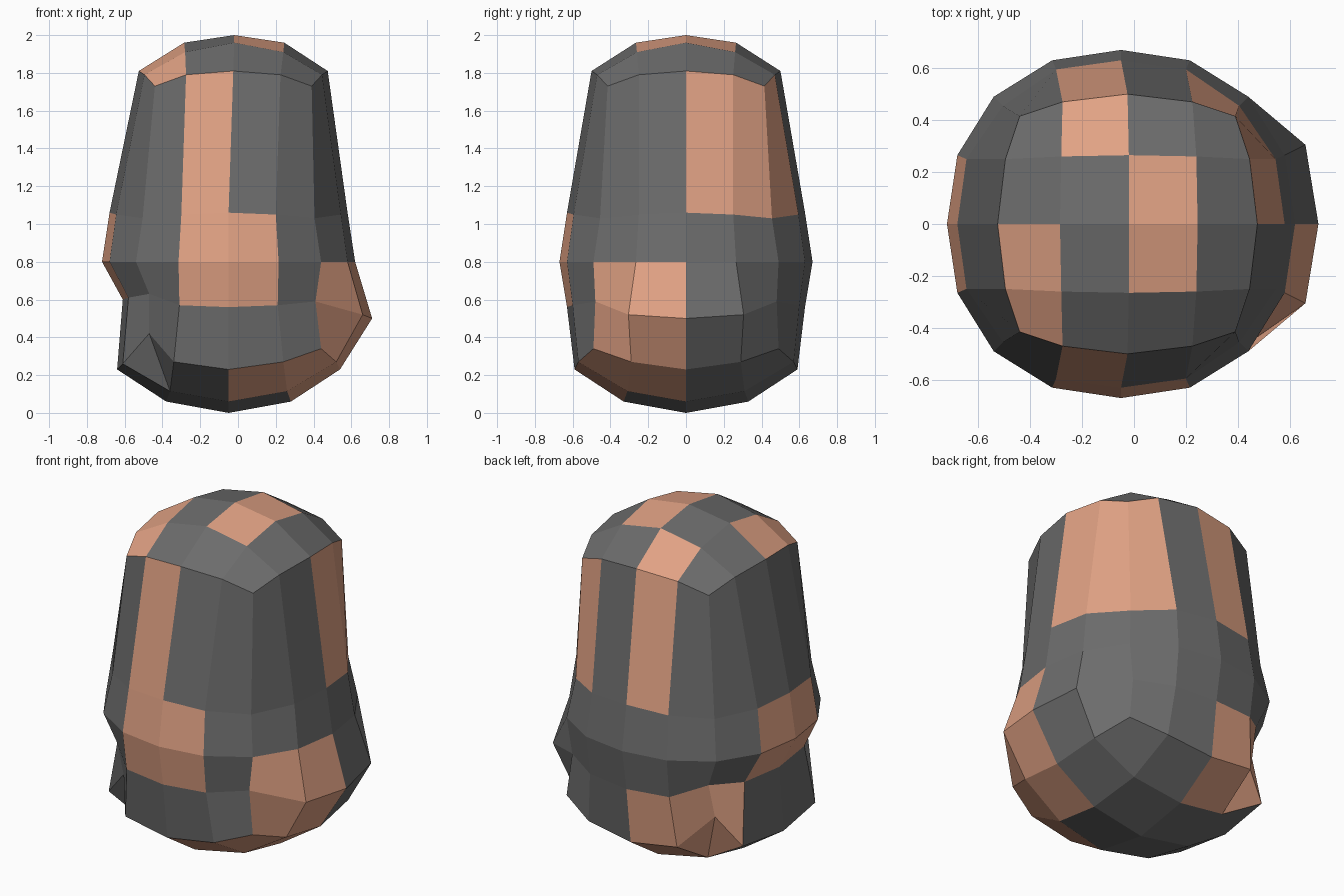
import bpy, bmesh

if "Cube" in bpy.data.objects:
    bpy.data.objects.remove(bpy.data.objects["Cube"])

# Ring profile: centre x, middle reach, (quarter offset, quarter reach), corner, heights (middle, quarter, corner)
LEVELS = [
    (-0.05, 0.59, (0.29, 0.57), 0.49, (0.23, 0.27, 0.34)),
    (-0.05, 0.63, (0.26, 0.60), 0.47, (0.56, 0.57, 0.59)),
    (-0.05, 0.67, (0.265, 0.63), 0.49, (0.80, 0.80, 0.80)),
    (-0.05, 0.63, (0.25, 0.595), 0.455, (1.06, 1.05, 1.03)),
    (-0.025, 0.50, (0.25, 0.47), 0.415, (1.81, 1.79, 1.73)),
]
# Coloured panels: front, right, back, left, four columns each, lowest row first
SIDE_PANELS = [
    ".... XX.. ..XX X...",
    ".XX. XX.. .... .XX.",
    ".XX. .... .... .XX.",
    ".X.. ..XX X.X. ....",
]
# Cap panels, front row first, x left to right
TOP_PANELS = ["X...", "X.X.", "..X.", ".X.."]
BOTTOM_PANELS = ["..XX", "...X", "....", "XX.."]


def material(name, rgb):
    m = bpy.data.materials.new(name)
    m.diffuse_color = (*rgb, 1.0)
    m.use_nodes = True
    m.node_tree.nodes["Principled BSDF"].inputs["Base Color"].default_value = m.diffuse_color
    return m


def make_ring(bm, cx, mid, quarter, corner, heights):
    """Sixteen points, counter-clockwise from the front left corner."""
    qa, qo = quarter
    zm, zq, zc = heights
    ring = []
    for side in range(4):
        for a, o, z in ((-corner, corner, zc), (-qa, qo, zq), (0, mid, zm), (qa, qo, zq)):
            x, y = a, -o
            for _ in range(side):
                x, y = -y, x
            ring.append(bm.verts.new((cx + x, y, z)))
    return ring


def make_cap(bm, ring, cx, reach, corner, heights, panels):
    """4 x 4 domed grid closing a ring."""
    zc, zm, zd = heights
    grid = {}
    for i in range(5):
        for j in range(5):
            if j == 0:
                v = ring[i]
            elif i == 4:
                v = ring[4 + j]
            elif j == 4:
                v = ring[12 - i]
            elif i == 0:
                v = ring[16 - j]
            else:
                off = abs(i - 2) + abs(j - 2)
                r = corner if off == 2 else reach
                v = bm.verts.new((cx + (i - 2) * r, (j - 2) * r, (zc, zm, zd)[off]))
            grid[i, j] = v
    for i in range(4):
        for j in range(4):
            f = bm.faces.new((grid[i, j], grid[i + 1, j], grid[i + 1, j + 1], grid[i, j + 1]))
            f.material_index = int(panels[j][i] == "X")
    return grid


bm = bmesh.new()
rings = [make_ring(bm, *level) for level in LEVELS]

# Bulge on the right, dent on the left (mirrored front to back)
DENTS = [
    (1, (6, 6), (0.71, 0, 0.50)),
    (1, (5, 7), (0.66, 0.305, 0.52)),
    (1, (4, 8), (0.41, 0.48, 0.59)),
    (1, (14, 14), (-0.61, 0, 0.60)),
    (1, (15, 13), (-0.58, 0.28, 0.61)),
    (1, (0, 12), (-0.47, 0.46, 0.63)),
    (0, (15, 13), (-0.61, 0.34, 0.26)),
    (0, (0, 12), (-0.47, 0.40, 0.42)),
]
for level, (front, back), (x, y, z) in DENTS:
    rings[level][front].co = (x, -y, z)
    rings[level][back].co = (x, y, z)

# Side panels
for k, row in enumerate(SIDE_PANELS):
    row = row.replace(" ", "")
    for i in range(16):
        n = (i + 1) % 16
        f = bm.faces.new((rings[k][i], rings[k][n], rings[k + 1][n], rings[k + 1][i]))
        f.material_index = int(row[i] == "X")

# Domed top and rounded bottom
make_cap(bm, rings[-1], -0.02, 0.265, 0.26, (2.0, 1.96, 1.91), TOP_PANELS)
base = make_cap(bm, rings[0], -0.05, 0.33, 0.31, (0.0, 0.06, 0.115), BOTTOM_PANELS)

# Creases under the dented corners
for j, inner in ((0, 1), (4, 3)):
    bmesh.ops.connect_verts(bm, verts=[base[0, j], base[1, inner]])

bmesh.ops.recalc_face_normals(bm, faces=bm.faces)
mesh = bpy.data.meshes.new("patchwork_body")
bm.to_mesh(mesh)
bm.free()
mesh.materials.append(material("dark_grey", (0.15, 0.15, 0.15)))
mesh.materials.append(material("coral", (0.75, 0.36, 0.23)))
body = bpy.data.objects.new("patchwork_body", mesh)
bpy.context.collection.objects.link(body)
